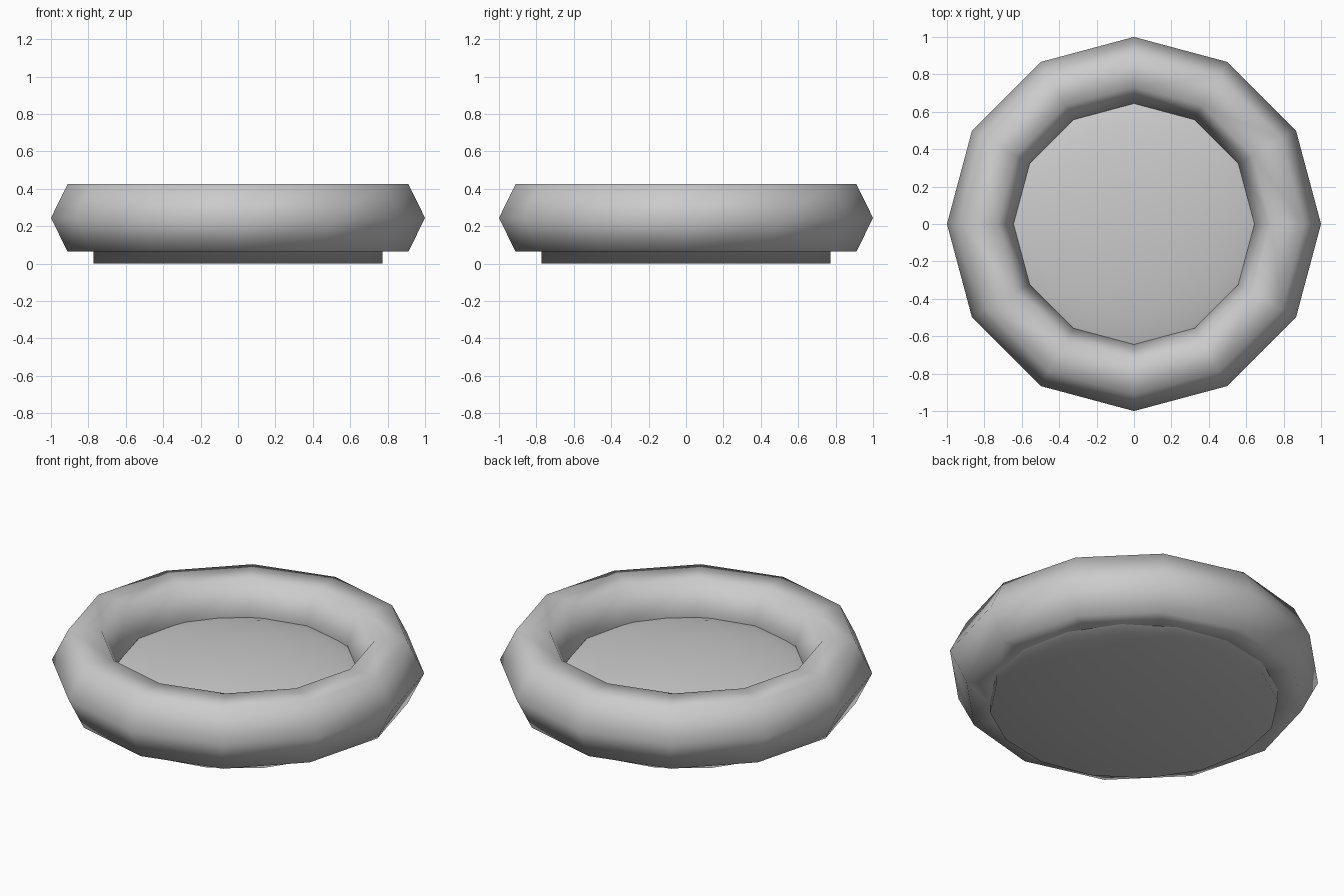
import bpy, bmesh, math

if "Cube" in bpy.data.objects:
    bpy.data.objects.remove(bpy.data.objects["Cube"])

grey = bpy.data.materials.new("plain_grey")
grey.diffuse_color = (0.6, 0.6, 0.6, 1)
grey.use_nodes = True
grey.node_tree.nodes["Principled BSDF"].inputs["Base Color"].default_value = grey.diffuse_color


def finish(ob, name):
    ob.name = name
    ob.data.materials.append(grey)
    for p in ob.data.polygons:
        p.use_smooth = True
    return ob


# Padded ring: 12 sides round, six-sided tube slightly stretched upward
bpy.ops.mesh.primitive_torus_add(
    major_segments=12, minor_segments=6,
    major_radius=0.822, minor_radius=0.178, location=(0, 0, 0.2445))
ring = finish(bpy.context.object, "ring_cushion")
for v in ring.data.vertices:
    v.co.z *= 1.173

# Base cushion: flat bottom, short wall, gently domed top, 16 sides.
# The flattening stays on the object so the rim normals lean to the caps.
R, WALL, RISE, FLAT, N = 0.773, 0.16, 0.15, 0.125, 16
profile = [(1, 0), (1, WALL)] + [
    (math.cos(a), WALL + RISE * math.sin(a))
    for a in [math.radians(d) for d in (22.5, 45, 67.5)]]
bm = bmesh.new()
rings = [[bm.verts.new((r * math.cos(2 * math.pi * i / N),
                        r * math.sin(2 * math.pi * i / N), z / FLAT))
          for i in range(N)] for r, z in profile]
bottom = bm.verts.new((0, 0, 0))
top = bm.verts.new((0, 0, (WALL + RISE) / FLAT))
for i in range(N):
    j = (i + 1) % N
    bm.faces.new((bottom, rings[0][j], rings[0][i]))
    bm.faces.new((top, rings[-1][i], rings[-1][j]))
    for lo, hi in zip(rings, rings[1:]):
        bm.faces.new((lo[i], lo[j], hi[j], hi[i]))
mesh = bpy.data.meshes.new("base_cushion")
bm.to_mesh(mesh)
bm.free()
disc = bpy.data.objects.new("base_cushion", mesh)
bpy.context.collection.objects.link(disc)
disc.scale = (R, R, FLAT)
finish(disc, "base_cushion")
